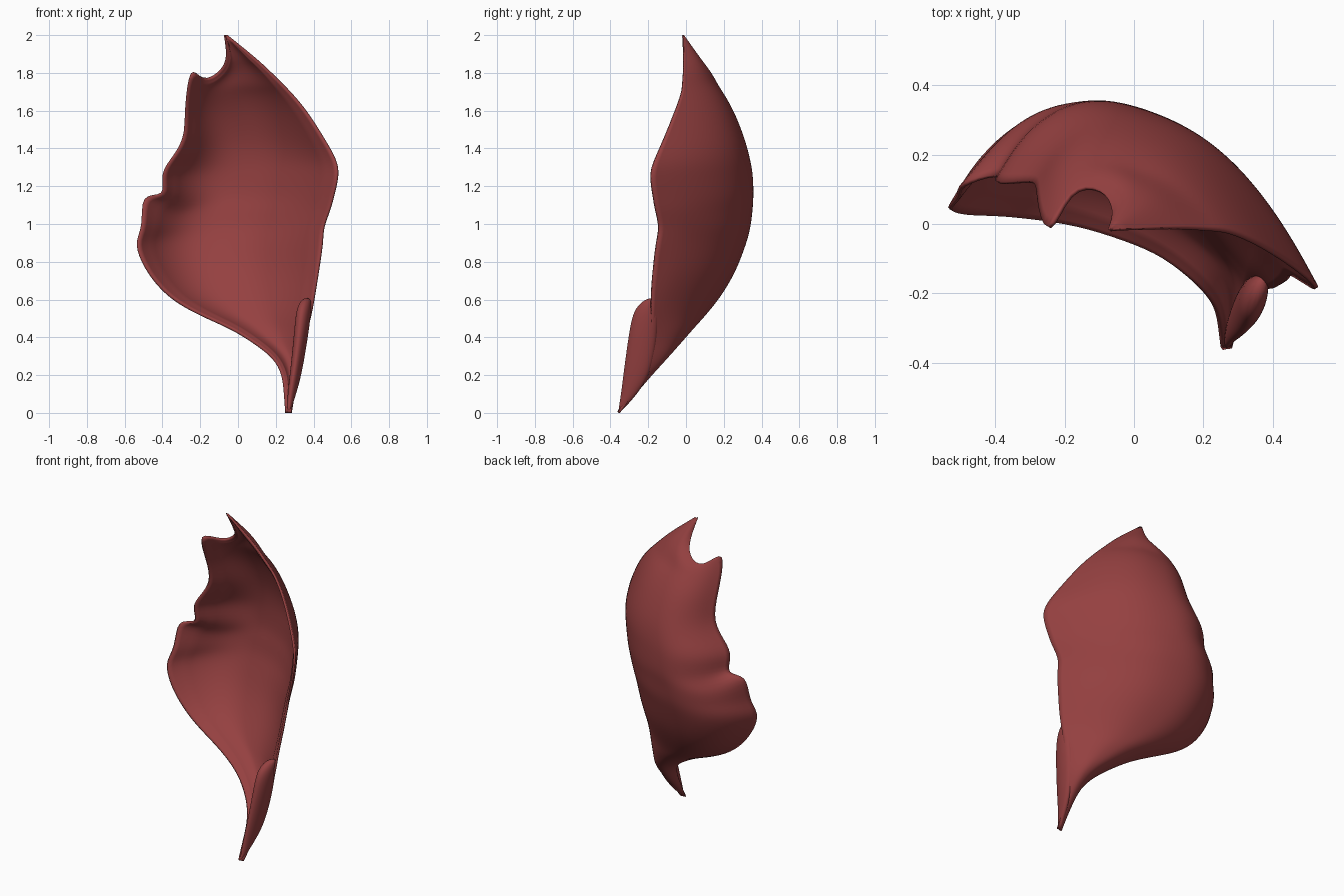
import bpy, math, random
random.seed(4)

mat = bpy.data.materials.new("muscle_red")
mat.diffuse_color = (0.30, 0.052, 0.052, 1)


def make(name, verts, faces):
    me = bpy.data.meshes.new(name)
    me.from_pydata(verts, [], faces)
    me.polygons.foreach_set("use_smooth", [True] * len(me.polygons))
    me.materials.append(mat)
    ob = bpy.data.objects.new(name, me)
    bpy.context.collection.objects.link(ob)
    return ob


def subdivide(ob, levels):
    m = ob.modifiers.new("smooth", "SUBSURF")
    m.levels = m.render_levels = levels
    m.boundary_smooth = "PRESERVE_CORNERS"


# Curved sheet: each row is z, left x, left y, right x, right y, rearmost y
ROWS = [
    (0.00, 0.250, -0.355, 0.285, -0.350, -0.350),
    (0.10, 0.243, -0.300, 0.300, -0.280, -0.265),
    (0.20, 0.235, -0.240, 0.328, -0.220, -0.180),
    (0.29, 0.190, -0.180, 0.345, -0.190, -0.095),
    (0.37, 0.080, -0.090, 0.358, -0.185, -0.025),
    (0.44, -0.03, -0.045, 0.370, -0.180, 0.035),
    (0.50, -0.17, 0.000, 0.385, -0.180, 0.090),
    (0.57, -0.31, 0.020, 0.400, -0.180, 0.150),
    (0.65, -0.41, 0.030, 0.420, -0.180, 0.208),
    (0.76, -0.495, 0.030, 0.440, -0.170, 0.270),
    (0.90, -0.555, 0.045, 0.455, -0.155, 0.322),
    (0.98, -0.50, 0.080, 0.460, -0.135, 0.343),
    (1.07, -0.49, 0.100, 0.500, -0.160, 0.353),
    (1.14, -0.38, 0.150, 0.510, -0.170, 0.360),
    (1.26, -0.415, 0.120, 0.538, -0.190, 0.357),
    (1.34, -0.36, 0.120, 0.525, -0.165, 0.342),
    (1.45, -0.28, 0.130, 0.460, -0.115, 0.314),
    (1.60, -0.285, 0.090, 0.367, -0.055, 0.255),
    (1.70, -0.265, 0.060, 0.280, -0.018, 0.195),
    (1.745, -0.19, 0.115, 0.235, -0.015, 0.167),
    (1.81, -0.09, 0.105, 0.170, -0.010, 0.130),
    (1.88, -0.055, 0.040, 0.095, -0.010, 0.075),
    (2.00, -0.075, -0.015, -0.055, -0.015, -0.010),
]
# Torn points on the left edge: row -> offset
SPIKES = {12: (-0.03, 0.02, 0.10), 18: (0.01, -0.12, 0.16)}
N, SKEW, FULL = 16, 0.92, 2.4


def section(row, bulge):
    # Full arched cross-section from the left edge to the right edge
    _, xl, yl, xr, yr, _ = row
    pts = []
    for j in range(N + 1):
        t = j / N
        arch = 1 - abs(2 * t ** SKEW - 1) ** FULL
        pts.append((xl + (xr - xl) * t, yl + (yr - yl) * t + bulge * arch))
    return pts


verts, faces, weights = [], [], []
for i, row in enumerate(ROWS):
    lo, hi = 0.0, 1.0
    for _ in range(30):
        mid = (lo + hi) / 2
        if max(p[1] for p in section(row, mid)) > row[5]:
            hi = mid
        else:
            lo = mid
    for j, (x, y) in enumerate(section(row, lo)):
        z = row[0]
        if i in SPIKES and j < 2:
            f = (1, 0.2)[j]
            x, y, z = (c + o * f for c, o in zip((x, y, z), SPIKES[i]))
        if j == N and 0.6 < z < 1.2:
            x += random.uniform(-0.012, 0.012)
        verts.append((x, y, z))
        weights.append(0.5 if j in (0, N) or i in (0, len(ROWS) - 1) else 1.0)
for i in range(len(ROWS) - 1):
    for j in range(N):
        a = i * (N + 1) + j
        faces.append((a, a + N + 1, a + N + 2, a + 1))
sheet = make("muscle_sheet", verts, faces)
group = sheet.vertex_groups.new(name="thickness")
for v, w in enumerate(weights):
    group.add([v], w, "REPLACE")
subdivide(sheet, 2)
sol = sheet.modifiers.new("thickness", "SOLIDIFY")
sol.thickness = 0.025
sol.offset = -1
sol.vertex_group = "thickness"

# Folded flap on the lower front edge: z, back x, back y, front x, front y, half width
FLAP = [
    (0.00, 0.272, -0.350, 0.262, -0.360, 0.010),
    (0.10, 0.295, -0.255, 0.275, -0.345, 0.022),
    (0.20, 0.318, -0.190, 0.292, -0.335, 0.030),
    (0.35, 0.338, -0.155, 0.314, -0.315, 0.036),
    (0.48, 0.355, -0.145, 0.328, -0.295, 0.040),
    (0.56, 0.366, -0.145, 0.333, -0.270, 0.038),
    (0.61, 0.380, -0.150, 0.350, -0.205, 0.020),
]
S = 12
verts, faces = [], []
for z, xb, yb, xf, yf, w in FLAP:
    dx, dy = (xf - xb) / 2, (yf - yb) / 2
    ln = math.hypot(dx, dy)
    for s in range(S):
        a = 2 * math.pi * s / S
        c, n = math.cos(a), math.sin(a) * w / ln
        verts.append(((xb + xf) / 2 + dx * c - dy * n,
                      (yb + yf) / 2 + dy * c + dx * n, z))
for i in range(len(FLAP) - 1):
    for s in range(S):
        a, b = i * S + s, i * S + (s + 1) % S
        faces.append((a, b, b + S, a + S))
faces.append(tuple(reversed(range(S))))
faces.append(tuple(range((len(FLAP) - 1) * S, len(FLAP) * S)))
flap = make("lower_flap", verts, faces)
subdivide(flap, 2)
